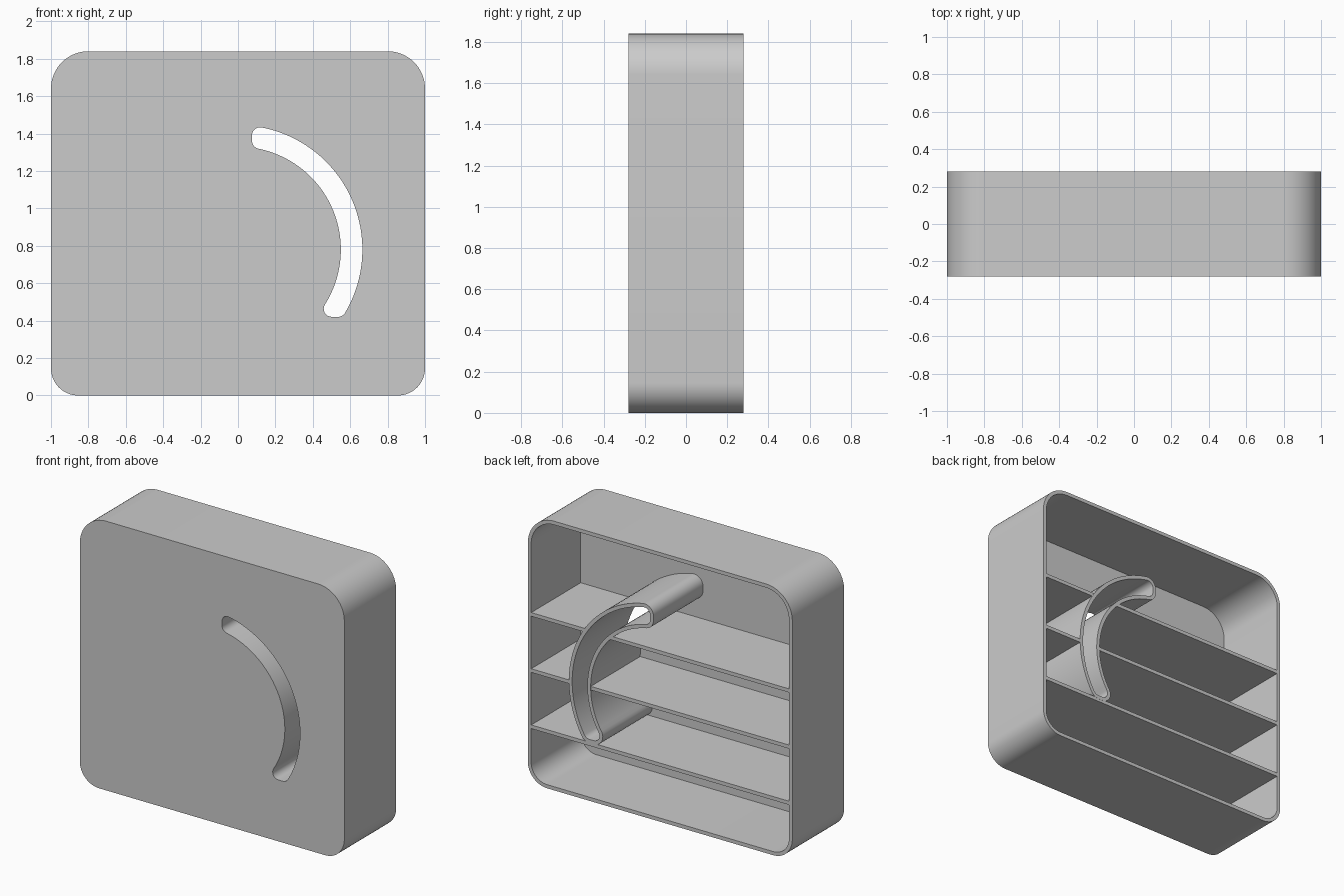
import bpy, bmesh, math
from mathutils import Vector

if "Cube" in bpy.data.objects:
    bpy.data.objects.remove(bpy.data.objects["Cube"], do_unlink=True)

WALL = 0.025            # thickness of every wall
HALF_W, HEIGHT, HALF_D = 1.0, 1.84, 0.28
TOP_R, BOTTOM_R = 0.2, 0.145
SLOT_Z = 0.78           # centre height of the curved slot
R_IN, R_OUT, FILLET = 0.55, 0.665, 0.043
SLOT_LEFT, SLOT_BOTTOM = 0.075, 0.42

gray = bpy.data.materials.new("plain_gray")
gray.use_nodes = True
gray.diffuse_color = (0.6, 0.6, 0.6, 1)
gray.node_tree.nodes["Principled BSDF"].inputs["Base Color"].default_value = (0.6, 0.6, 0.6, 1)


def arc(cx, cz, r, a0, a1, n):
    """Points on an arc in the x-z plane, angles in radians."""
    return [(cx + r * math.cos(a0 + (a1 - a0) * i / n),
             cz + r * math.sin(a0 + (a1 - a0) * i / n)) for i in range(n + 1)]


def case_outline(inset):
    """Rounded square, larger radius on the upper corners."""
    pts = []
    corners = [(1, 1, TOP_R), (-1, 1, TOP_R), (-1, -1, BOTTOM_R), (1, -1, BOTTOM_R)]
    for i, (sx, sz, r) in enumerate(corners):
        cx = sx * (HALF_W - r)
        cz = HEIGHT - r if sz > 0 else r
        a = i * math.pi / 2
        pts += arc(cx, cz, r - inset, a, a + math.pi / 2, 16)
    return pts


def slot_outline(grow):
    """Curved slot with flat, filleted ends, offset outward by grow."""
    f, pi = FILLET, math.pi
    x_end, z_end = SLOT_LEFT + f, SLOT_BOTTOM + f - SLOT_Z
    r_o, r_i = R_OUT - f, R_IN + f

    def top(r):
        return Vector((x_end, math.sqrt(r * r - x_end ** 2)))

    def low(r):
        return Vector((math.sqrt(r * r - z_end ** 2), z_end))

    def ang(v):
        return math.atan2(v.y, v.x)

    ot, ol, it, il = top(r_o), low(r_o), top(r_i), low(r_i)
    fr = f + grow
    pts = arc(*ol, fr, -pi / 2, ang(ol), 8)
    pts += arc(0, 0, R_OUT + grow, ang(ol), ang(ot), 40)[1:-1]
    pts += arc(*ot, fr, ang(ot), pi, 8)
    pts += arc(*it, fr, pi, ang(it) + pi, 8)
    pts += arc(0, 0, R_IN - grow, ang(it), ang(il), 40)[1:-1]
    pts += arc(*il, fr, ang(il) + pi, 1.5 * pi, 8)
    return [(x, z + SLOT_Z) for x, z in pts]


def prism(name, outline, y0, y1):
    """Extrude an x-z outline from y0 to y1."""
    bm = bmesh.new()
    face = bm.faces.new([bm.verts.new((x, y0, z)) for x, z in outline])
    out = bmesh.ops.extrude_face_region(bm, geom=[face])
    moved = [g for g in out["geom"] if isinstance(g, bmesh.types.BMVert)]
    bmesh.ops.translate(bm, vec=(0, y1 - y0, 0), verts=moved)
    bmesh.ops.recalc_face_normals(bm, faces=bm.faces)
    mesh = bpy.data.meshes.new(name)
    bm.to_mesh(mesh)
    bm.free()
    mesh.materials.append(gray)
    obj = bpy.data.objects.new(name, mesh)
    bpy.context.collection.objects.link(obj)
    return obj


def activate(obj):
    bpy.ops.object.select_all(action="DESELECT")
    obj.select_set(True)
    bpy.context.view_layer.objects.active = obj


def cut(obj, cutter):
    activate(obj)
    mod = obj.modifiers.new("cut", "BOOLEAN")
    mod.operation, mod.solver, mod.object = "DIFFERENCE", "EXACT", cutter
    bpy.ops.object.modifier_apply(modifier=mod.name)


# Cutters
cavity = prism("cavity_cutter", case_outline(WALL), -HALF_D + WALL, 1)
slot = prism("slot_cutter", slot_outline(0), -1, 1)
shelf_gap = prism("shelf_gap_cutter", slot_outline(WALL / 2), -1, 1)

# Open-backed case with a slot in its front
case = prism("case", case_outline(0), -HALF_D, HALF_D)
cut(case, cavity)
cut(case, slot)

# Sleeve running from the slot to the open back
sleeve = prism("slot_sleeve", slot_outline(WALL), -HALF_D + WALL, HALF_D)
cut(sleeve, slot)

# Shelves, interrupted where the sleeve passes through
parts = [case, sleeve]
x = HALF_W - WALL / 2
for name, z in (("lower_shelf", 0.388), ("middle_shelf", 0.772), ("upper_shelf", 1.156)):
    lo, hi = z - WALL / 2, z + WALL / 2
    shelf = prism(name, [(-x, lo), (x, lo), (x, hi), (-x, hi)],
                  -HALF_D + WALL / 2, HALF_D - 0.001)
    cut(shelf, shelf_gap)
    parts.append(shelf)

for helper in (cavity, slot, shelf_gap):
    bpy.data.objects.remove(helper, do_unlink=True)

for part in parts:
    activate(part)
    bpy.ops.object.shade_smooth_by_angle(angle=math.radians(30))
